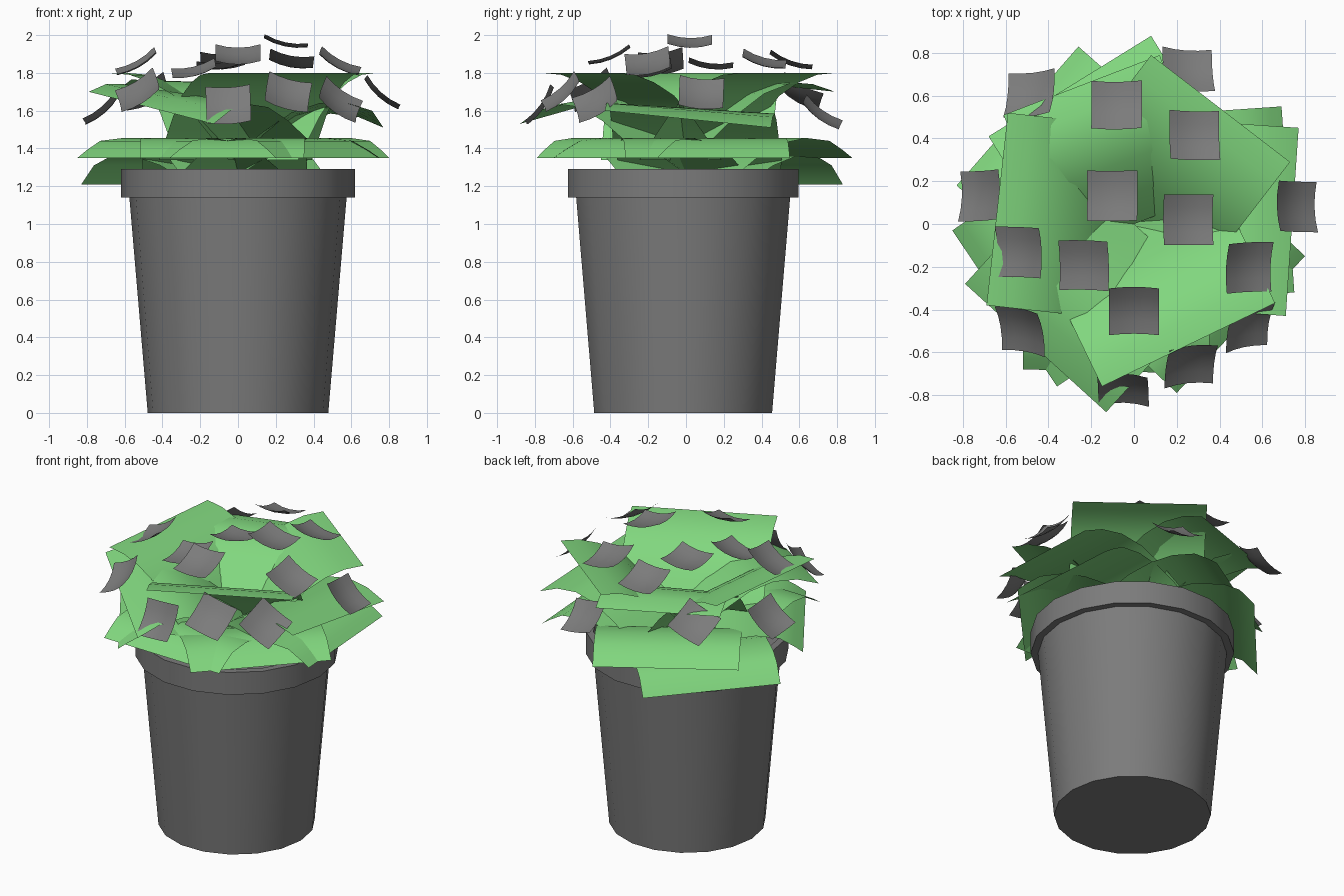
import bpy, bmesh, math
from mathutils import Vector, Matrix

if "Cube" in bpy.data.objects:
    bpy.data.objects.remove(bpy.data.objects["Cube"], do_unlink=True)


def material(name, rgb):
    m = bpy.data.materials.new(name)
    m.use_nodes = True
    col = (*rgb, 1)
    m.diffuse_color = col
    m.node_tree.nodes["Principled BSDF"].inputs["Base Color"].default_value = col
    return m


GREY = material("grey", (0.2, 0.2, 0.2))
GREEN = material("leaf green", (0.22, 0.68, 0.21))


def finish(bm, name, mat, angle=40):
    me = bpy.data.meshes.new(name)
    bm.to_mesh(me)
    bm.free()
    ob = bpy.data.objects.new(name, me)
    bpy.context.collection.objects.link(ob)
    me.materials.append(mat)
    bpy.context.view_layer.objects.active = ob
    bpy.ops.object.select_all(action='DESELECT')
    ob.select_set(True)
    bpy.ops.object.shade_smooth_by_angle(angle=math.radians(angle))
    return ob


def skin(bm, rows, closed=False):
    """Join rows of points into a sheet of quads."""
    vs = [[bm.verts.new(p) for p in row] for row in rows]
    for a, b in zip(vs, vs[1:]):
        n = len(a)
        for i in range(n if closed else n - 1):
            j = (i + 1) % n
            bm.faces.new((a[i], a[j], b[j], b[i]))
    return vs


# Pot: tapered wall, overhanging rim, inner wall and soil floor
SIDES = 18
pot_profile = [(0.478, 0), (0.575, 1.14), (0.62, 1.14), (0.62, 1.29),
               (0.575, 1.29), (0.565, 1.2)]
bm = bmesh.new()
rings = skin(bm, [[(r * math.cos(math.tau * i / SIDES),
                    r * math.sin(math.tau * i / SIDES) - 0.015, z)
                   for i in range(SIDES)] for r, z in pot_profile], closed=True)
bm.faces.new(rings[0][::-1])
bm.faces.new(rings[-1])
finish(bm, "pot", GREY)


# Leaves: wide cards swept from the middle of the plant to a tip edge
def leaf(name, right, left, tips, profile):
    """right/left: tip corners in plan; tips: their heights;
    profile: (fraction of the length, height below or above the tip)."""
    p, q = Vector(right), Vector(left)
    mid, edge = (p + q) / 2, q - p
    out = Vector((edge.y, -edge.x)).normalized()
    length = mid.dot(out)
    bm = bmesh.new()
    rows = []
    for f, dz in profile:
        row = []
        for k in range(5):
            t = k / 4
            xy = p.lerp(q, t) - out * length * (1 - f)
            z = tips[0] + (tips[1] - tips[0]) * t * f + dz
            row.append((xy.x, xy.y, z))
        rows.append(row)
    skin(bm, rows)
    finish(bm, name, GREEN, 60)


FLARE = [(0.0, -0.46), (0.12, -0.36), (0.28, -0.23), (0.45, -0.12),
         (0.64, -0.05), (0.82, -0.01), (1, 0)]
SLOPE = [(0.0, -0.25), (0.2, -0.12), (0.42, -0.01), (0.62, 0.04),
         (0.82, 0.04), (1, 0)]
ARCH = [(0.0, -0.08), (0.2, 0.02), (0.4, 0.08), (0.6, 0.105),
        (0.8, 0.09), (0.92, 0.04), (1, 0)]
DROOP = [(0.0, 0.02), (0.25, 0.1), (0.5, 0.15), (0.75, 0.14),
         (0.88, 0.1), (1, 0)]

leaf("top_leaf_back", (0.73, 0.29), (0.08, 0.79), (1.8, 1.8), FLARE)
leaf("top_leaf_side", (-0.59, 0.52), (-0.69, -0.38), (1.8, 1.8), FLARE)
leaf("top_leaf_front", (-0.15, -0.76), (0.66, -0.37), (1.8, 1.8), FLARE)

leaf("middle_leaf_side", (0.71, -0.43), (0.77, 0.45), (1.6, 1.51), SLOPE)
leaf("middle_leaf_back", (0.12, 0.79), (-0.61, 0.51), (1.7, 1.73), SLOPE)
leaf("middle_leaf_front", (-0.79, -0.28), (-0.13, -0.88), (1.7, 1.53), SLOPE)

low_corners = [((0.75, -0.32), (0.69, 0.55)), ((0.2, -0.79), (0.8, -0.15)),
               ((-0.52, -0.68), (0.35, -0.7)), ((-0.85, -0.03), (-0.36, -0.76)),
               ((0.08, 0.88), (-0.68, 0.41))]
for i, (a, b) in enumerate(low_corners):
    leaf(f"low_leaf_{i + 1}", a, b, (1.35, 1.35), ARCH)
leaf("drooping_leaf", (-0.26, 0.83), (-0.83, 0.18), (1.21, 1.21), DROOP)


# Flowers: small cupped squares tilted outwards; (x, y, z, tilt in degrees)
blooms = [(-0.08, 0.55, 1.85, 20), (0.28, 0.41, 1.85, 18), (-0.1, 0.13, 1.83, 8),
          (0.25, 0.02, 1.95, 12), (-0.23, -0.19, 1.8, 18), (0, -0.4, 1.88, 22),
          (-0.53, -0.13, 1.84, 30), (0.53, -0.2, 1.84, 30), (0.75, 0.08, 1.68, 42),
          (-0.71, 0.13, 1.6, 42), (-0.48, 0.6, 1.68, 38), (0.25, 0.71, 1.57, 38),
          (-0.52, -0.49, 1.69, 45), (0.53, -0.47, 1.64, 48), (0.26, -0.65, 1.68, 45),
          (-0.05, -0.76, 1.62, 55)]
HALF, N = 0.118, 4
for i, (x, y, z, tilt) in enumerate(blooms):
    turn = Matrix.Rotation(math.radians(tilt), 3, Vector((-y, x, 0)).normalized())
    rows = []
    for a in range(N + 1):
        row = []
        for b in range(N + 1):
            u, v = (2 * a / N - 1) * HALF, (2 * b / N - 1) * HALF
            row.append(Vector((x, y, z)) + turn @ Vector((u, v, 1.4 * (u * u + v * v) - 0.01)))
        rows.append(row)
    bm = bmesh.new()
    skin(bm, rows)
    bmesh.ops.reverse_faces(bm, faces=bm.faces)
    bmesh.ops.recalc_face_normals(bm, faces=bm.faces)
    bm.normal_update()
    if sum((f.normal.z for f in bm.faces)) < 0:
        bmesh.ops.reverse_faces(bm, faces=bm.faces)
    finish(bm, f"flower_{i + 1}", GREY, 60)
